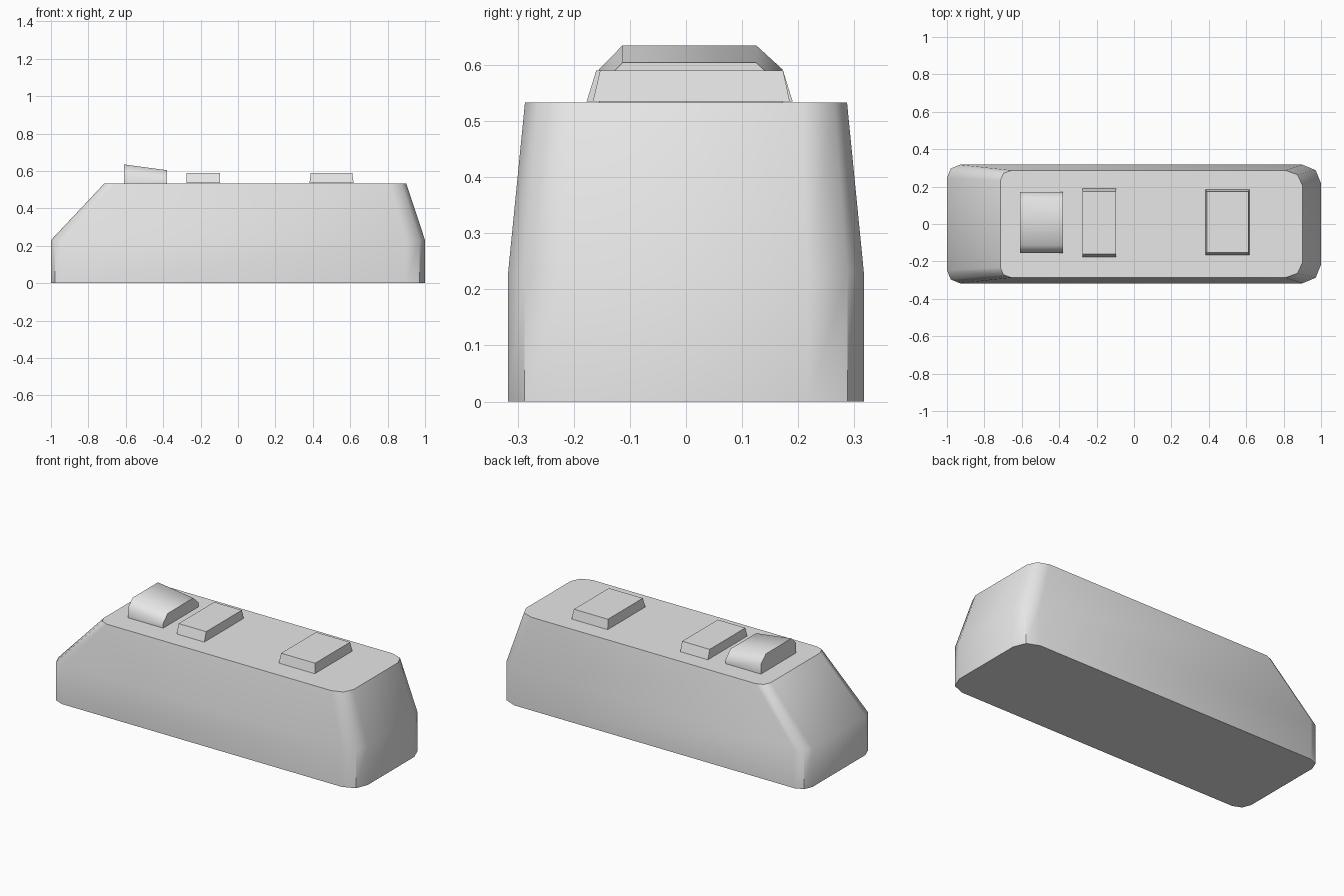
import bpy, bmesh
from math import radians

cube = bpy.data.objects.get("Cube")
if cube:
    bpy.data.objects.remove(cube, do_unlink=True)

grey = bpy.data.materials.new("light_grey")
grey.use_nodes = True
grey.diffuse_color = (0.8, 0.8, 0.8, 1)
grey.node_tree.nodes["Principled BSDF"].inputs["Base Color"].default_value = (0.8, 0.8, 0.8, 1)


def loft(name, rings, angle=None):
    """Skin a closed solid through matching rings, capped at both ends."""
    bm = bmesh.new()
    loops = [[bm.verts.new(p) for p in ring] for ring in rings]
    for a, b in zip(loops, loops[1:]):
        for i in range(len(a)):
            j = (i + 1) % len(a)
            bm.faces.new((a[i], a[j], b[j], b[i]))
    bm.faces.new(loops[0][::-1])
    bm.faces.new(loops[-1])
    bmesh.ops.recalc_face_normals(bm, faces=bm.faces)
    mesh = bpy.data.meshes.new(name)
    bm.to_mesh(mesh)
    bm.free()
    mesh.materials.append(grey)
    obj = bpy.data.objects.new(name, mesh)
    bpy.context.collection.objects.link(obj)
    if angle:
        bpy.ops.object.select_all(action='DESELECT')
        obj.select_set(True)
        bpy.context.view_layer.objects.active = obj
        bpy.ops.object.shade_smooth_by_angle(angle=radians(angle))
    return obj


def body_ring(z, x0, x1, y, left, right):
    """Rounded rectangle with two-segment corners; left and right are corner (dx, dy)."""
    half = []
    for x, s, (dx, dy) in ((x1, -1, right), (x0, 1, left)):
        corner = [(x, y - dy), (x + s * dx * 0.29, y - dy * 0.29), (x + s * dx, y)]
        half += corner if s < 0 else corner[::-1]
    pts = half + [(px, -py) for px, py in half[::-1]]
    return [(px, py, z) for px, py in pts]


def rect(x0, x1, y0, y1, z):
    return [(x0, y0, z), (x1, y0, z), (x1, y1, z), (x0, y1, z)]


# Main body: upright base, then sloping sides up to the flat deck
loft("body", [
    body_ring(0, -1, 1, 0.317, (0.07, 0.07), (0.10, 0.10)),
    body_ring(0.23, -1, 1, 0.317, (0.07, 0.07), (0.10, 0.10)),
    body_ring(0.533, -0.715, 0.9, 0.287, (0.06, 0.055), (0.09, 0.08)),
], 45)

# Raised hood with chamfered shoulders, sloping down towards +x
hood = []
for x, top in ((-0.61, 0.635), (-0.38, 0.604)):
    hood.append([(x, -0.155, 0.533), (x, -0.155, top - 0.043), (x, -0.113, top),
                 (x, 0.125, top), (x, 0.172, top - 0.043), (x, 0.172, 0.533)])
loft("deck_hood", hood, 50)

# Tapered blocks on the deck
loft("middle_block", [rect(-0.276, -0.096, -0.177, 0.19, 0.535),
                      rect(-0.276, -0.096, -0.16, 0.173, 0.59)])
loft("rear_block", [rect(0.382, 0.618, -0.166, 0.185, 0.535),
                    rect(0.389, 0.611, -0.153, 0.173, 0.59)])
